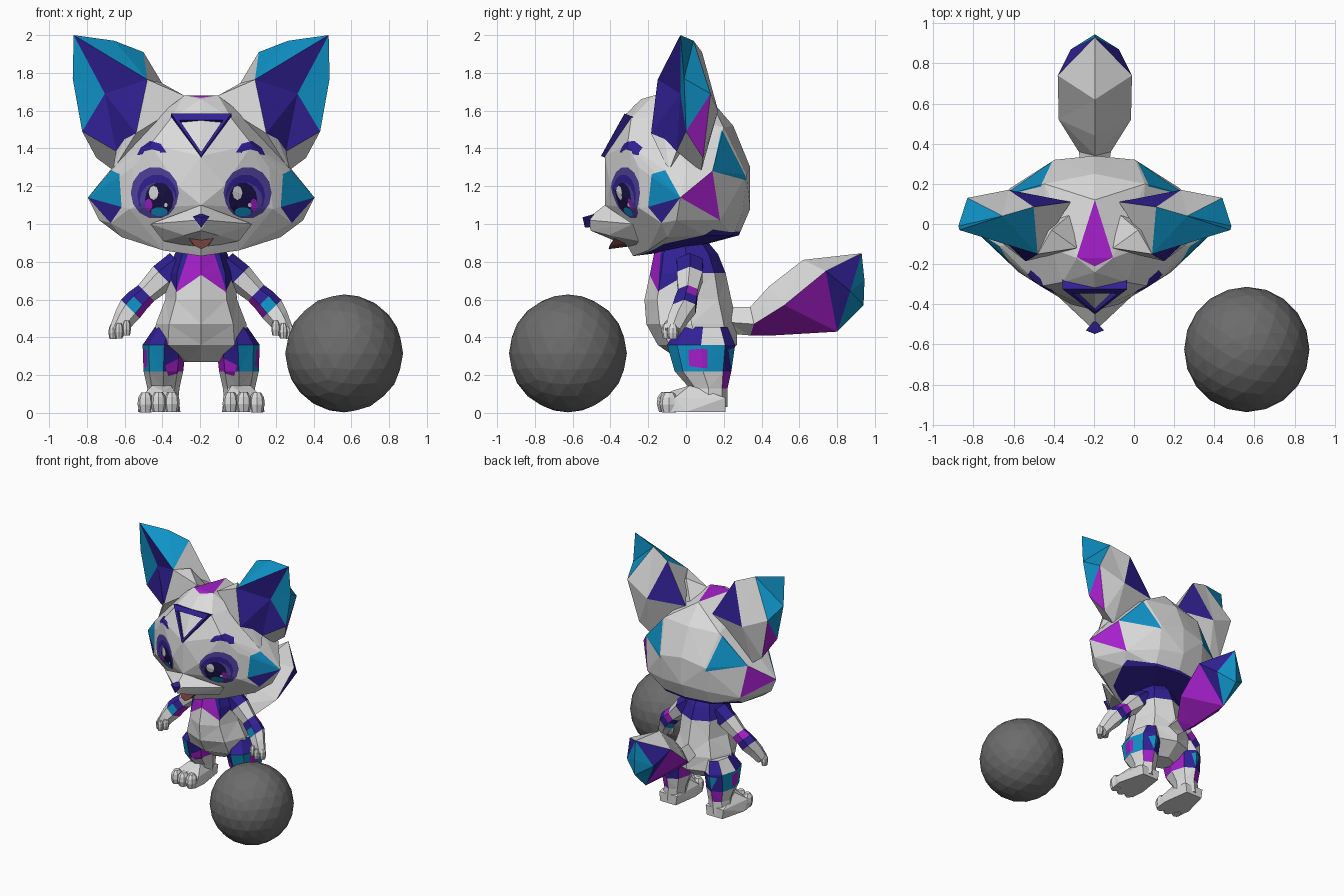
import bpy, bmesh, math
from mathutils import Vector as V

if "Cube" in bpy.data.objects:
    bpy.data.objects.remove(bpy.data.objects["Cube"])

CX = -0.195          # the figure stands left of the ball
KEYS = "wntmgbdp"    # one letter per colour
COLS = [("white_fur", (.72, .72, .72)), ("indigo_fur", (.03, .015, .30)),
        ("teal_fur", (.005, .29, .57)), ("magenta_fur", (.38, .014, .60)),
        ("grey_ball", (.15, .15, .15)), ("mouth_brown", (.15, .045, .04)),
        ("pupil_dark", (.010, .006, .06)), ("iris_violet", (.085, .055, .34))]
MATS = []
for label, c in COLS:
    m = bpy.data.materials.new(label)
    m.diffuse_color = (*c, 1)
    m.use_nodes = True
    m.node_tree.nodes["Principled BSDF"].inputs["Base Color"].default_value = m.diffuse_color
    MATS.append(m)


def finish(bm, name, sx=1, dx=CX):
    for v in bm.verts:
        v.co.x = v.co.x * sx + dx
    bmesh.ops.recalc_face_normals(bm, faces=bm.faces[:])
    me = bpy.data.meshes.new(name)
    bm.to_mesh(me)
    bm.free()
    for m in MATS:
        me.materials.append(m)
    bpy.context.collection.objects.link(bpy.data.objects.new(name, me))


def hull(pts, key="w", mirror=False):
    bm = bmesh.new()
    for p in list(pts) + ([(-x, y, z) for x, y, z in pts if x > 0] if mirror else []):
        bm.verts.new(p)
    bmesh.ops.convex_hull(bm, input=bm.verts[:])
    bmesh.ops.delete(bm, geom=[v for v in bm.verts if not v.link_faces], context='VERTS')
    bmesh.ops.recalc_face_normals(bm, faces=bm.faces[:])
    for f in bm.faces:
        f.material_index = KEYS.index(key)
    return bm


def loft(rings, bands, wrap=False):
    """Skin rings of points; a one-point ring closes an end. bands = colour letters."""
    bm = bmesh.new()
    vr = [[bm.verts.new(p) for p in r] for r in rings]
    pairs = list(zip(vr, vr[1:])) + ([(vr[-1], vr[0])] if wrap else [])
    for (a, b), col in zip(pairs, bands):
        n = max(len(a), len(b))
        for j in range(n):
            k = (j + 1) % n
            vs = [a[j % len(a)], a[k % len(a)], b[k % len(b)], b[j % len(b)]]
            f = bm.faces.new(list(dict.fromkeys(vs)))
            f.material_index = KEYS.index(col[j % len(col)])
    for r, col in ((vr[0], bands[0]), (vr[-1], bands[-1])):
        if len(r) > 2 and not wrap:
            bm.faces.new(r).material_index = KEYS.index(col[0])
    bmesh.ops.triangulate(bm, faces=bm.faces[:])
    bmesh.ops.recalc_face_normals(bm, faces=bm.faces[:])
    return bm


def ring(c, u, v, n=8):
    c, u, v = V(c), V(u), V(v)
    return [c + u * math.cos(2 * math.pi * j / n) + v * math.sin(2 * math.pi * j / n) for j in range(n)]


def paint(bm, centre, pts, key, both=True):
    """Cut a convex patch into the surface, seen from a centre behind it, and colour it."""
    for s in ((1, -1) if both else (1,)):
        c = V((centre[0] * s, centre[1], centre[2]))
        ps = [V((x * s, y, z)) for x, y, z in pts]
        mid = sum(ps, V()) / len(ps)
        bm.normal_update()
        inside = [f for f in bm.faces if f.normal.dot(mid - c) > 0]
        for a, b in zip(ps, ps[1:] + ps[:1]):
            n = (a - c).cross(b - c).normalized()
            if n.dot(mid - c) < 0:
                n = -n
            for f in inside:
                f.material_index += 50
            geom = {e for f in inside for e in (*f.verts, *f.edges)} | set(inside)
            bmesh.ops.bisect_plane(bm, geom=list(geom), dist=1e-5, plane_co=c, plane_no=n)
            cut = [f for f in bm.faces if f.material_index >= 50]
            for f in cut:
                f.material_index -= 50
            inside = [f for f in cut if n.dot(f.calc_center_median() - c) > 0]
        for f in inside:
            f.material_index = KEYS.index(key)


def nub(name, c, size, sx):
    """Small rounded toe or finger."""
    x, y, z = c
    finish(hull([p for h, r in ((-1, .75), (-.2, 1), (.5, .9), (1, .5))
                 for p in ring((x, y, z + h * size[2]), (size[0] * r, 0, 0), (0, size[1] * r, 0))]), name, sx)


# ---- head ----
tip, low, up, over = (.60, -.03, 1.14), (.42, -.20, 1.09), (.405, -.17, 1.26), (.475, -.11, 1.285)
edge, side, rear = (.48, -.13, 1.005), (.46, .14, 1.28), (.42, .18, 1.02)
head = hull([(0, -.24, 1.66), (.09, -.17, 1.68), (0, .12, 1.67), (0, -.33, 1.57), (.16, -.29, 1.56),
             (0, -.43, 1.36), (.12, -.40, 1.2), (0, -.43, 1.1), (.27, -.31, 1.42), (.36, -.25, 1.3),
             (.38, -.24, 1.08), tip, low, up, over, edge, (.54, -.05, 1.02), side, rear, (.42, -.1, .93),
             (.2, -.2, .86), (0, -.28, .83), (0, .34, 1.3), (.2, .32, 1.26), (0, .34, 1.08), (.2, .3, 1.06),
             (.2, .25, .94), (0, .28, .94), (0, 0, .865), (.38, .1, .94), (.25, .2, 1.51),
             (0, .25, 1.52), (.22, -.12, 1.58), (.47, 0, 1.3)], mirror=True)
core = (0, 0, 1.2)
for pts, key in (([up, over, tip, low], "t"), ([tip, low, edge], "n"), ([tip, side, rear], "m"),
                 ([(.27, .19, 1.5), (.2, .32, 1.23), side], "t"),
                 ([(0, .12, 1.67), (.09, -.165, 1.68), (0, -.21, 1.665)], "m"),
                 ([(0, -.26, .83), (.3, -.12, .89), (.4, .15, .96), (.2, .27, .95), (0, .3, .95)], "n")):
    paint(head, core, pts, key)

# arched brows and layered eyes, cut straight into the face
for shape, key in ((((.185, 1.38), (.34, 1.365), (.32, 1.405), (.27, 1.44), (.215, 1.425)), "n"),
                   (((.20, 1.35), (.325, 1.35), (.30, 1.385), (.26, 1.395), (.22, 1.385)), "w")):
    paint(head, (.25, 6, 1.4), [(x, -.3, z) for x, z in shape], key)


def oval(x, z, rx, rz, key, both=True, n=14):
    paint(head, (x, 6, z), ring((x, -.3, z), (rx, 0, 0), (0, 0, rz), n), key, both)


oval(.247, 1.165, .127, .137, "p")
oval(.235, 1.15, .104, .112, "n")
oval(.23, 1.125, .096, .095, "p")
oval(.222, 1.13, .075, .09, "d")
oval(.278, 1.10, .02, .035, "m", n=8)
oval(.222, 1.065, .045, .024, "t", n=10)
for s in (1, -1):
    oval(.222 * s - .03, 1.165, .026, .038, "w", False, 8)
    oval(.222 * s + .035, 1.10, .01, .012, "w", False, 6)
finish(head, "head")

finish(hull([(0, -.52, 1.03), (.03, -.505, 1.02), (0, -.43, 1.10), (.13, -.39, 1.03), (.27, -.28, 1.0),
             (.2, -.25, .91), (0, -.505, .965), (0, -.42, .93), (.09, -.41, .94), (0, -.28, .87)],
            mirror=True), "muzzle")
finish(hull([(.045, -.53, 1.04), (0, -.548, 1.035), (0, -.535, .98), (0, -.48, 1.055), (0, -.49, .985)],
            "n", True), "nose")
finish(hull([(.078, -.37, .94), (.035, -.405, .885), (0, -.41, .867), (0, -.31, .88), (.05, -.31, .90)],
            "b", True), "mouth")

# triangular forehead frame, tapering toward the lower corner
outer = [V((-.16, -.325, 1.585)), V((.16, -.325, 1.585)), V((0, -.45, 1.36))]
inner = [V((-.115, -.345, 1.55)), V((.115, -.345, 1.55)), V((0, -.438, 1.382))]
back = V((0, .05, -.02))
finish(loft([outer, inner, [p + back for p in inner], [p + back for p in outer]], "nnnn", True),
       "forehead_frame")

# ---- torso: z, half width, front y, back y ----
torso = loft([ring((0, (f + b) / 2, z), (w, 0, 0), (0, (b - f) / 2, 0)) for z, w, f, b in
              ((.90, .11, -.13, .12), (.84, .14, -.17, .17), (.74, .18, -.19, .21), (.60, .19, -.22, .24),
               (.47, .24, -.21, .27), (.36, .25, -.15, .27), (.27, .10, -.02, .16))], "nnwwww")
chest = (0, .02, .75)
paint(torso, chest, [(.08, -.17, .85), (.2, -.05, .8), (.2, -.05, .70), (.15, -.17, .63)], "n")
paint(torso, chest, [(0, -.17, .88), (.08, -.17, .88), (.155, -.17, .62), (0, -.2, .73)], "m")
finish(torso, "torso")


# ---- tail ----
def diamond(top, sides, bottom):
    x, y, z = sides
    return [(0, *top), (x, y, z), (0, *bottom), (-x, y, z)]


tail = loft([diamond((.20, .56), (.06, .22, .48), (.22, .42)),
             diamond((.34, .56), (.08, .36, .47), (.34, .41)),
             diamond((.44, .67), (.18, .52, .57), (.46, .41)),
             diamond((.62, .81), (.185, .74, .75), (.80, .43)),
             diamond((.93, .845), (.12, .87, .645), (.94, .57)), [(0, .945, .7)]],
            ["w", "wmmw", "wmmw", "wnnw", "t"])
rump = (0, .72, .65)
paint(tail, rump, [(.12, .87, .645), (0, .94, .57), (0, .80, .43)], "t")
paint(tail, rump, [(.185, .74, .75), (.12, .87, .645), (0, .93, .845)], "n")
finish(tail, "tail")

# ---- paired parts ----
for sx, tag in ((1, "right"), (-1, "left")):
    T, I, J, O1, O2 = (.675, -.03, 2.0), (.285, -.15, 1.765), (.345, -.185, 1.48), (.68, -.01, 1.77), (.63, 0, 1.49)
    K = (.635, .13, 1.69)
    rim = [T, I, J, (.45, -.05, 1.385), O2, O1]
    shell = [(.46, .04, 1.97), (.305, .085, 1.91), (.12, .11, 1.60),
             (.46, .08, 1.28), (.555, .09, 1.35), K]
    ear = loft([[(.51, -.03, 1.69)], rim, shell, [(.43, .17, 1.60)]],
               ["nnnntt", "twwwmt", "wnwwww"])
    paint(ear, (.45, .05, 1.6), [O2, O1, K], "t", False)
    finish(ear, tag + "_ear", sx)
    finish(hull([I, J, (.215, -.03, 1.75), (.09, -.12, 1.68), (.20, -.15, 1.57), (.12, .05, 1.6),
                 (.45, -.05, 1.385), (.47, -.09, 1.28), (.35, 0, 1.4)]), tag + "_ear_base", sx)

    # arm with a patchwork cuff
    finish(loft([ring((x, y, z), (.7 * r, 0, .7 * r), (0, r, 0), 6) for x, y, z, r in
                 ((.11, .02, .79, .08), (.20, .02, .72, .078), (.29, .01, .635, .06), (.335, 0, .595, .066),
                  (.375, -.01, .55, .07), (.41, -.04, .50, .06), (.45, -.07, .43, .045))],
                ["n", "w", "mmnmnn", "nntmtn", "w", "w"]), tag + "_arm", sx)
    for i, c in enumerate(((.395, -.09, .45), (.435, -.10, .435), (.467, -.07, .43))):
        nub(f"{tag}_finger_{i}", c, (.024, .03, .04), sx)

    # leg with a patchwork thigh band
    leg = loft([ring((x, y, z), (rx, 0, 0), (0, ry, 0)) for x, y, z, rx, ry in
                ((.17, .09, .455, .075, .13), (.195, .08, .36, .115, .18), (.20, .09, .22, .105, .15),
                 (.20, .12, .13, .085, .10), (.21, .12, .03, .085, .10))],
               ["wnwwwnnn", "tnnmmntt", "wmwwwwww", "w"])
    thigh = (.2, .08, .28)
    for pts, key in (([(.32, -.01, .35), (.32, .12, .345), (.32, .12, .23), (.32, -.01, .235)], "m"),
                     ([(.19, -.07, .25), (.08, 0, .31), (.09, .02, .23), (.17, -.04, .18)], "m"),
                     ([(.16, .25, .34), (.25, .24, .34), (.2, .24, .23)], "t")):
        paint(leg, thigh, pts, key, False)
    finish(leg, tag + "_leg", sx)
    finish(hull([(.14, .21, .005), (.28, .21, .005), (.335, .0, .005), (.32, -.11, .005), (.12, -.11, .005),
                 (.11, 0, .005), (.13, .21, .08), (.29, .21, .08), (.325, -.06, .08), (.12, -.06, .08),
                 (.26, .02, .145), (.16, .02, .145), (.2, -.08, .115)]), tag + "_foot", sx)
    for i, c in enumerate(((.155, -.10, .058), (.225, -.105, .058), (.295, -.09, .056))):
        nub(f"{tag}_toe_{i}", c, (.042, .05, .053), sx)

# ---- ball ----
ball = bmesh.new()
bmesh.ops.create_icosphere(ball, subdivisions=3, radius=.312)
bmesh.ops.translate(ball, verts=ball.verts[:], vec=(.562, -.625, .315))
for f in ball.faces:
    f.material_index = KEYS.index("g")
finish(ball, "ball", 1, 0)
